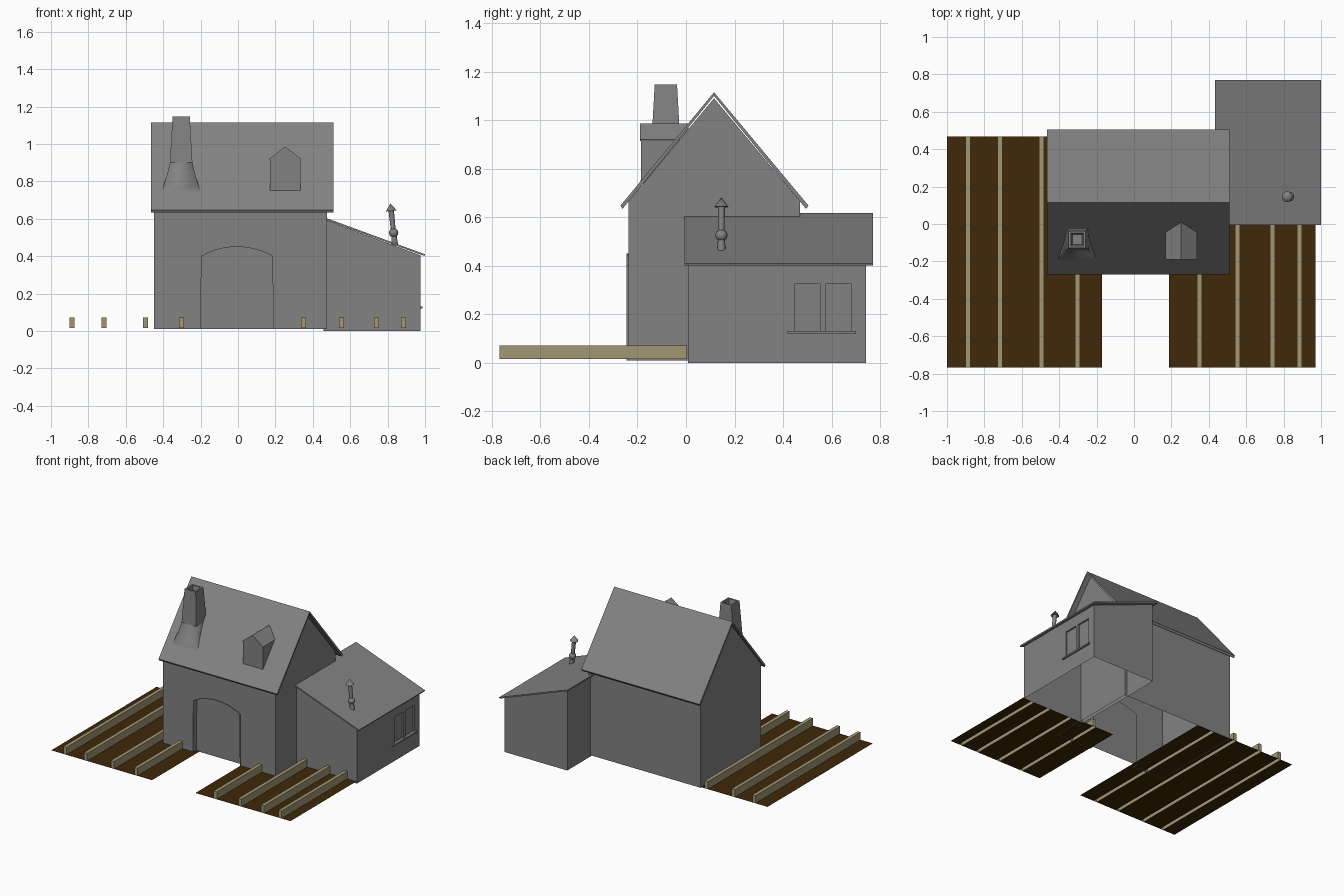
import bpy, bmesh, math
from mathutils import Vector, Matrix

if "Cube" in bpy.data.objects:
    bpy.data.objects.remove(bpy.data.objects["Cube"])


def material(name, color):
    m = bpy.data.materials.new(name)
    m.diffuse_color = color
    m.use_nodes = True
    m.node_tree.nodes["Principled BSDF"].inputs["Base Color"].default_value = m.diffuse_color
    return m


stone = material("dark_grey", (0.225, 0.225, 0.225, 1))
soil = material("soil", (0.05, 0.022, 0.0025, 1))
wood = material("pale_wood", (0.36, 0.31, 0.175, 1))


def finish(name, bm, mat=stone, smooth=False):
    bm.normal_update()
    me = bpy.data.meshes.new(name)
    bm.to_mesh(me)
    bm.free()
    ob = bpy.data.objects.new(name, me)
    bpy.context.collection.objects.link(ob)
    me.materials.append(mat)
    if smooth:
        bpy.context.view_layer.objects.active = ob
        ob.select_set(True)
        bpy.ops.object.shade_smooth_by_angle(angle=math.radians(35))
        ob.select_set(False)
    return ob


def face(bm, pts):
    return bm.faces.new([bm.verts.new(p) for p in pts])


def box(name, x, y, z, mat=stone, open_bottom=False):
    bm = bmesh.new()
    size = [b - a for a, b in (x, y, z)]
    mid = [(a + b) / 2 for a, b in (x, y, z)]
    bmesh.ops.create_cube(bm, size=1, matrix=Matrix.Translation(mid) @ Matrix.Diagonal((*size, 1)))
    if open_bottom:
        bm.faces.remove(min(bm.faces, key=lambda f: f.calc_center_median().z))
    return finish(name, bm, mat)


def prism(name, profile, offset):
    """Closed solid: a flat profile swept along offset."""
    bm = bmesh.new()
    f = face(bm, profile)
    new = bmesh.ops.extrude_face_region(bm, geom=[f], use_keep_orig=True)["geom"]
    bmesh.ops.translate(bm, verts=[v for v in new if isinstance(v, bmesh.types.BMVert)], vec=offset)
    bmesh.ops.recalc_face_normals(bm, faces=bm.faces)
    return finish(name, bm)


# Door arch outline, from bottom left over the top to bottom right
X0, X1, Y0, Y1, YM = -0.45, 0.475, -0.237, 0.47, 0.1155
EAVE, RIDGE, FLOOR = 0.665, 1.09, 0.01
arch = [(-0.2, FLOOR)]
for i in range(11):
    t = i / 10
    arch.append((-0.195 + 0.38 * t, 0.4 + 0.05 * max(0, math.sin(math.pi * t)) ** 0.8))
arch.append((0.187, FLOOR))

# Main house walls: open shell with two gables and a doorway
bm = bmesh.new()
for x in (X0, X1):
    gable = [(x, Y0, FLOOR), (x, Y1, FLOOR), (x, Y1, EAVE), (x, YM, RIDGE), (x, Y0, EAVE)]
    face(bm, gable if x > 0 else gable[::-1])
face(bm, [(X0, Y0, FLOOR)] + [(x, Y0, z) for x, z in arch]
     + [(X1, Y0, FLOOR), (X1, Y0, EAVE), (X0, Y0, EAVE)])
face(bm, [(X1, Y1, FLOOR), (X0, Y1, FLOOR), (X0, Y1, EAVE), (X1, Y1, EAVE)])
bmesh.ops.remove_doubles(bm, verts=bm.verts, dist=1e-4)
finish("house_walls", bm)

# Main roof: thin folded sheet
roof = [(-0.27, 0.648), (YM, 1.115), (0.505, 0.648), (0.495, 0.634), (YM, 1.1), (-0.262, 0.634)]
prism("house_roof", [(-0.465, y, z) for y, z in roof], (0.975, 0, 0))

# Door: recessed leaf inside a jamb that stands slightly proud of the wall
bm = bmesh.new()
OUT, IN = -0.246, -0.205
face(bm, [(x, IN, z) for x, z in arch[::-1]])
for (xa, za), (xb, zb) in zip(arch, arch[1:]):
    face(bm, [(xa, OUT, za), (xb, OUT, zb), (xb, IN, zb), (xa, IN, za)])
bmesh.ops.remove_doubles(bm, verts=bm.verts, dist=1e-4)
finish("door", bm)

# Dormer
prism("dormer", [(0.17, -0.185, 0.74), (0.335, -0.185, 0.74), (0.335, -0.185, 0.915),
                 (0.2525, -0.185, 0.98), (0.17, -0.185, 0.915)], (0, 0.19, 0))
dormer_roof = [(0.168, 0.92), (0.2525, 0.987), (0.337, 0.92), (0.335, 0.914), (0.2525, 0.979), (0.17, 0.914)]
prism("dormer_roof", [(x, -0.19, z) for x, z in dormer_roof], (0, 0.2, 0))


# Chimney: square rings (half width, centre y, z), buried ends trimmed along the roof slope
def chimney_part(name, rings, smooth):
    bm = bmesh.new()
    loops = [[bm.verts.new((-0.304 + sx * h, cy + sy * h, z))
              for sx, sy in ((-1, -1), (1, -1), (1, 1), (-1, 1))] for h, cy, z in rings]
    for a, b in zip(loops, loops[1:]):
        for i in range(4):
            j = (i + 1) % 4
            bm.faces.new((a[i], a[j], b[j], b[i])).smooth = smooth
    if not smooth:
        bm.faces.new(loops[-1])
    bmesh.ops.bisect_plane(bm, geom=bm.verts[:] + bm.edges[:] + bm.faces[:], plane_co=(0, YM, 1.11),
                           plane_no=Vector((0, -1.211, 1)).normalized(), clear_inner=True)
    finish(name, bm)


chimney_part("chimney_shaft", [(0.06, -0.083, 0.9), (0.046, -0.083, 1.147), (0.034, -0.083, 1.147),
                               (0.026, -0.083, 1.1)], False)
chimney_part("chimney_foot", [(0.108, -0.085, 0.735), (0.091, -0.085, 0.785), (0.073, -0.084, 0.845),
                              (0.06, -0.083, 0.9)], True)

# Lean-to walls, with two recessed panes in the right wall
A0, A1, B0, B1 = 0.458, 0.975, 0.008, 0.742
TOP0, TOP1 = 0.598, 0.405
bm = bmesh.new()
face(bm, [(A0, B0, 0), (A1, B0, 0), (A1, B0, TOP1), (A0, B0, TOP0)])
face(bm, [(A1, B1, 0), (A0, B1, 0), (A0, B1, TOP0), (A1, B1, TOP1)])
face(bm, [(A0, B1, 0), (A0, B0, 0), (A0, B0, TOP0), (A0, B1, TOP0)])
ys, zs = [B0, 0.447, 0.553, 0.575, 0.683, B1], [0, 0.13, 0.325, TOP1]
panes = []
for i, (ya, yb) in enumerate(zip(ys, ys[1:])):
    for k, (za, zb) in enumerate(zip(zs, zs[1:])):
        f = face(bm, [(A1, ya, za), (A1, yb, za), (A1, yb, zb), (A1, ya, zb)])
        if k == 1 and i in (1, 3):
            panes.append(f)
bmesh.ops.remove_doubles(bm, verts=bm.verts, dist=1e-4)
for f in panes:
    inner = bmesh.ops.extrude_discrete_faces(bm, faces=[f])["faces"]
    bmesh.ops.translate(bm, verts=inner[0].verts, vec=(-0.012, 0, 0))
finish("lean_to_walls", bm)
box("window_sill", (0.97, 0.986), (0.418, 0.7), (0.119, 0.13))

# Lean-to roof
prism("lean_to_roof", [(0.433, -0.006, 0.618), (1.0, -0.006, 0.41), (0.997, -0.006, 0.401),
                       (0.433, -0.006, 0.608)], (0, 0.776, 0))

# Stove pipe, leaning slightly: foot, ball joint, upper pipe, pointed cap
axis = Vector((-0.108, 0, 0.99)).normalized()
frame = Matrix.Translation((0.832, 0.146, 0.525)) @ Vector((0, 0, 1)).rotation_difference(axis).to_matrix().to_4x4()
bm = bmesh.new()
for r1, r2, a, b in ((0.017, 0.014, -0.07, 0), (0.0125, 0.0145, 0, 0.12), (0.029, 0.0, 0.118, 0.158)):
    bmesh.ops.create_cone(bm, cap_ends=True, segments=12, radius1=r1, radius2=r2, depth=b - a,
                          matrix=frame @ Matrix.Translation((0, 0, (a + b) / 2)))
bmesh.ops.create_uvsphere(bm, u_segments=12, v_segments=8, radius=0.025, matrix=frame)
finish("stove_pipe", bm, smooth=True)

# Soil patches: strips of earth with open-bottomed wooden rails between them
HALF, FRONT, GROUND = 0.013, -0.768, 0.015
for side, xa, xb, y_end, rails in (("left", -1.0, -0.17, 0.469, (-0.887, -0.717, -0.495, -0.303)),
                                   ("right", 0.187, 0.97, 0.004, (0.35, 0.553, 0.74, 0.884))):
    bm = bmesh.new()
    starts = [xa] + [x + HALF for x in rails]
    ends = [x - HALF for x in rails] + [xb]
    for s, e in zip(starts, ends):
        face(bm, [(s, FRONT, GROUND), (e, FRONT, GROUND), (e, y_end, GROUND), (s, y_end, GROUND)])
    finish(side + "_soil", bm, soil)
    for n, x in enumerate(rails):
        box(f"{side}_rail_{n + 1}", (x - HALF, x + HALF), (FRONT, y_end), (GROUND, 0.071), wood, True)
